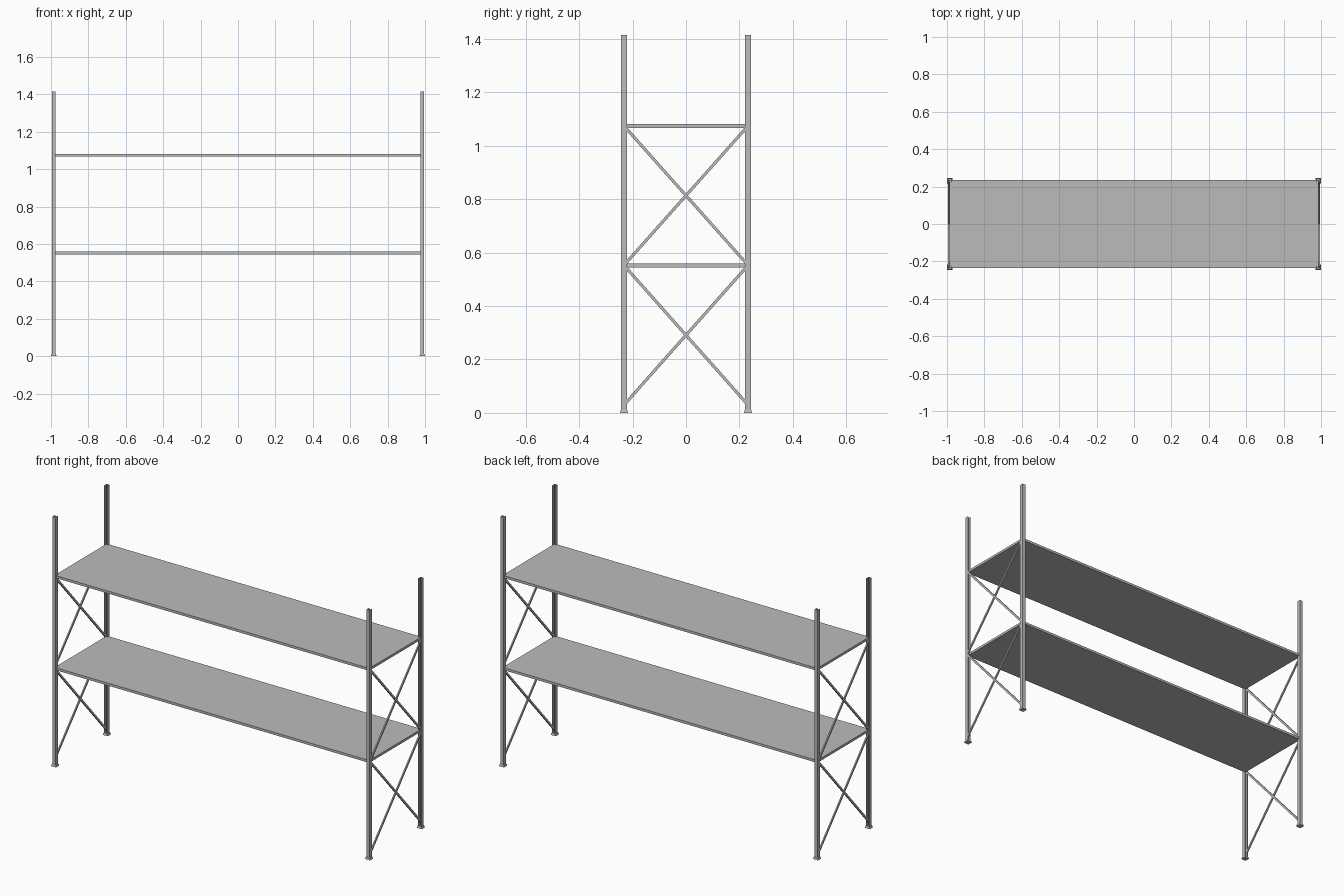
import bpy, bmesh
from mathutils import Vector

old = bpy.data.objects.get("Cube")
if old:
    bpy.data.objects.remove(old, do_unlink=True)

steel = bpy.data.materials.new("grey_steel")
steel.use_nodes = True
GREY = (0.5, 0.5, 0.5, 1)
steel.diffuse_color = GREY
steel.node_tree.nodes["Principled BSDF"].inputs["Base Color"].default_value = GREY

POST_X, POST_Y, HEIGHT = 0.985, 0.232, 1.415
BRACE_X = 0.99
SHELF_TOPS = {"lower": 0.559, "upper": 1.081}
SHELF_THICK = 0.014


def finish(name, bm):
    bmesh.ops.recalc_face_normals(bm, faces=bm.faces)
    mesh = bpy.data.meshes.new(name)
    bm.to_mesh(mesh)
    bm.free()
    mesh.materials.append(steel)
    obj = bpy.data.objects.new(name, mesh)
    bpy.context.collection.objects.link(obj)
    return obj


def extrude_profile(name, points, z0, z1):
    bm = bmesh.new()
    face = bm.faces.new([bm.verts.new((x, y, z0)) for x, y in points])
    new = bmesh.ops.extrude_face_region(bm, geom=[face])["geom"]
    top = [v for v in new if isinstance(v, bmesh.types.BMVert)]
    bmesh.ops.translate(bm, verts=top, vec=(0, 0, z1 - z0))
    return finish(name, bm)


def box(name, center, size, taper=1.0):
    bm = bmesh.new()
    bmesh.ops.create_cube(bm, size=1)
    for v in bm.verts:
        s = taper if v.co.z > 0 else 1.0
        v.co = Vector((v.co.x * size[0] * s, v.co.y * size[1] * s, v.co.z * size[2]))
        v.co += Vector(center)
    return finish(name, bm)


def brace(name, a, b, width, depth):
    a, b = Vector(a), Vector(b)
    bar = box(name, (0, 0, 0), (depth, width, (b - a).length))
    bar.location = (a + b) / 2
    bar.rotation_mode = 'QUATERNION'
    bar.rotation_quaternion = Vector((0, 0, 1)).rotation_difference(b - a)


# Channel posts, open towards the inside of each end frame, with flared feet
H, W, T, LIP = 0.0095, 0.0105, 0.003, 0.0055
half = [(H, W), (H, -W), (LIP, -W), (LIP, W - T)]
channel = half + [(-x, y) for x, y in reversed(half)]
for side, sx in (("left", 1), ("right", -1)):
    for end, sy in (("front", -1), ("back", 1)):
        pts = [(sx * POST_X + x, sy * (POST_Y + y)) for x, y in channel]
        extrude_profile(f"{end}_{side}_post", pts, 0.005, HEIGHT)
        box(f"{end}_{side}_foot", (sx * POST_X, sy * POST_Y, 0.006),
            (0.03, 0.029, 0.012), 0.82)

    # Crossed diagonal braces in each bay
    bays = {"lower": (0.032, 0.55), "upper": (0.555, 1.072)}
    for bay, (z0, z1) in bays.items():
        for way, sy in (("rising", 1), ("falling", -1)):
            brace(f"{side}_{bay}_{way}_brace", (sx * BRACE_X, -sy * 0.23, z0),
                  (sx * BRACE_X, sy * 0.23, z1), 0.011, 0.007)

# Shelves
for level, top in SHELF_TOPS.items():
    box(f"{level}_shelf", (0, 0, top - SHELF_THICK / 2), (1.974, 0.468, SHELF_THICK))
